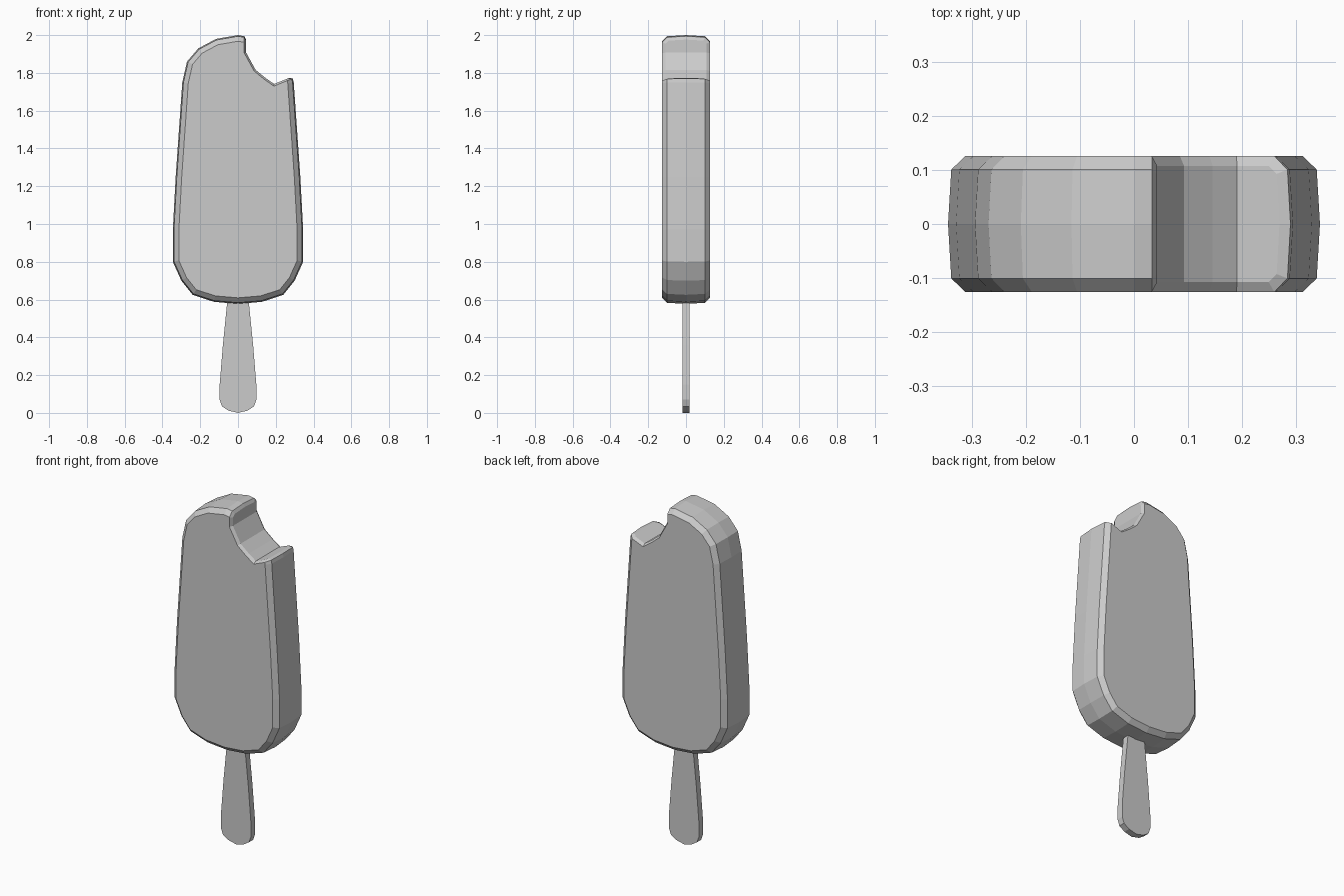
import bpy, bmesh
from mathutils import Vector

default = bpy.data.objects.get("Cube")
if default:
    bpy.data.objects.remove(default)

grey = bpy.data.materials.new("plain_grey")
grey.use_nodes = True
grey.diffuse_color = (0.6, 0.6, 0.6, 1)
grey.node_tree.nodes["Principled BSDF"].inputs["Base Color"].default_value = (0.6, 0.6, 0.6, 1)


def mirrored(half):
    """Close a half profile that starts and ends on the centre line."""
    return half + [(-x, z) for x, z in half[-2:0:-1]]


def inset(outline, d):
    """Move a counter-clockwise outline inwards by d."""
    pts = [Vector(p) for p in outline]
    result = []
    for i, p in enumerate(pts):
        a = (p - pts[i - 1]).normalized()
        b = (pts[(i + 1) % len(pts)] - p).normalized()
        n = Vector((-a.y - b.y, a.x + b.x)).normalized()
        result.append(p + n * d / max(0.5, n.dot(Vector((-a.y, a.x)))))
    return result


def loft(name, outline, layers):
    """Stack copies of an outline along y; each layer is (y, inset)."""
    bm = bmesh.new()
    rings = [[bm.verts.new((p[0], y, p[1])) for p in inset(outline, d)] for y, d in layers]
    count = len(outline)
    for low, high in zip(rings, rings[1:]):
        for i in range(count):
            j = (i + 1) % count
            bm.faces.new((low[i], low[j], high[j], high[i]))
    bm.faces.new(rings[0])
    bm.faces.new(rings[-1])
    bmesh.ops.recalc_face_normals(bm, faces=bm.faces)
    mesh = bpy.data.meshes.new(name)
    bm.to_mesh(mesh)
    bm.free()
    mesh.materials.append(grey)
    obj = bpy.data.objects.new(name, mesh)
    bpy.context.collection.objects.link(obj)
    return obj


# Ice cream bar with chamfered rims and a slightly crowned edge
bar = loft("ice_cream_bar", mirrored([
    (0, 0.577), (0.127, 0.588), (0.24, 0.625), (0.3, 0.7), (0.345, 0.8),
    (0.345, 0.97), (0.33, 1.25), (0.295, 1.75), (0.27, 1.86), (0.21, 1.93),
    (0.116, 1.98), (0, 2.0)]),
    [(-0.126, 0.032), (-0.101, 0.006), (0, 0), (0.101, 0.006), (0.126, 0.032)])

# Bite taken out of the upper left corner
cutter = loft("bite_cutter", [
    (0.033, 2.2), (0.033, 1.905), (0.085, 1.81), (0.14, 1.765),
    (0.19, 1.73), (0.4, 1.815), (0.5, 2.2)], [(-0.3, 0), (0.3, 0)])
cutter.hide_render = True
cut = bar.modifiers.new("bite", 'BOOLEAN')
cut.object = cutter
cut.solver = 'EXACT'
bpy.context.view_layer.objects.active = bar
bpy.ops.object.modifier_apply(modifier="bite")
bpy.data.objects.remove(cutter)

# Filling bulging a little out of the bitten surface
bm = bmesh.new()
bm.from_mesh(bar.data)
bm.normal_update()
bitten = [f for f in bm.faces
          if abs(f.normal.y) < 0.01 and f.calc_center_median().z > 1.6]
bmesh.ops.inset_region(bm, faces=bitten, thickness=0.018, depth=0.01,
                       use_even_offset=True)
bm.to_mesh(bar.data)
bm.free()

# Flat wooden stick
loft("stick", mirrored([
    (0, 0), (0.05, 0.012), (0.085, 0.035), (0.097, 0.07), (0.097, 0.15),
    (0.08, 0.36), (0.056, 0.6), (0, 0.64)]), [(-0.019, 0), (0.019, 0)])
